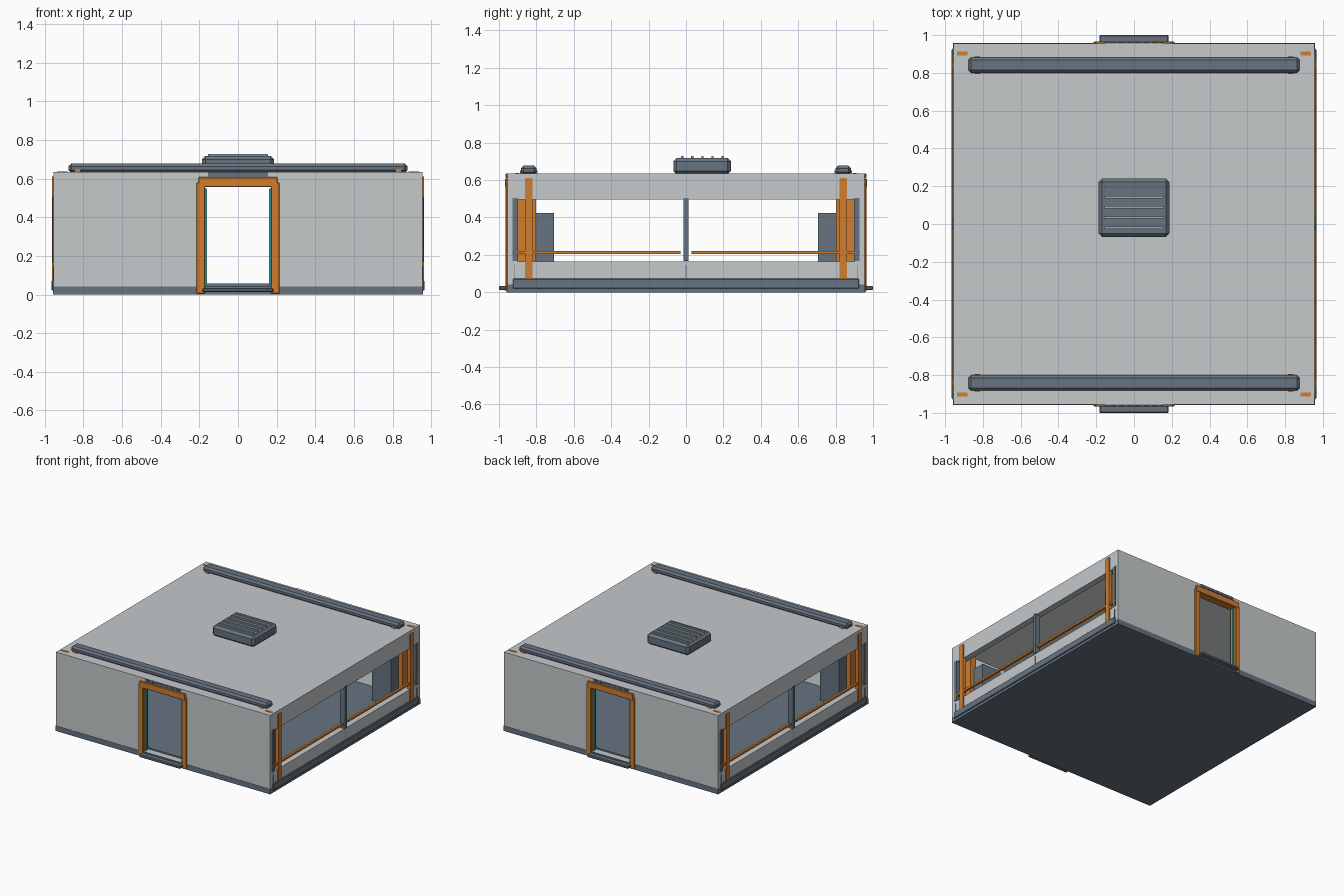
import bpy, bmesh
from mathutils import Vector

if "Cube" in bpy.data.objects:
    bpy.data.objects.remove(bpy.data.objects["Cube"])


def material(name, rgb):
    m = bpy.data.materials.new(name)
    m.diffuse_color = (*rgb, 1)
    m.use_nodes = True
    m.node_tree.nodes["Principled BSDF"].inputs["Base Color"].default_value = m.diffuse_color
    return m


WALL = material("light grey panel", (0.56, 0.585, 0.60))
INNER = material("white lining", (0.80, 0.82, 0.83))
SLATE = material("slate grey", (0.135, 0.175, 0.22))
ORANGE = material("orange trim", (0.62, 0.205, 0.03))
TEAL = material("teal light", (0.03, 0.45, 0.47))
SLAT = material("pale slat", (0.33, 0.40, 0.42))


def box(name, x, y, z, mat, bevel=0.0):
    """Box from three (min, max) ranges, with an optional chamfer."""
    bm = bmesh.new()
    bmesh.ops.create_cube(bm, size=1)
    for v in bm.verts:
        v.co = Vector([r[0] + (c + 0.5) * (r[1] - r[0]) for c, r in zip(v.co, (x, y, z))])
    if bevel:
        bmesh.ops.bevel(bm, geom=bm.edges[:], offset=bevel, segments=1, affect='EDGES')
    me = bpy.data.meshes.new(name)
    bm.to_mesh(me)
    bm.free()
    me.materials.append(mat)
    ob = bpy.data.objects.new(name, me)
    bpy.context.collection.objects.link(ob)
    return ob


def span(s, a, b):
    return tuple(sorted((s * a, s * b)))


def sym(a):
    return (-a, a)


# Hollow wall shell with window and door openings
shell = box("wall_shell", sym(0.955), sym(0.955), (0.03, 0.635), WALL)
cutters = [
    box("room_cutter", sym(0.905), sym(0.905), (0.05, 0.59), WALL),
    box("window_cutter", sym(1.2), sym(0.9), (0.165, 0.495), WALL),
    box("door_cutter", sym(0.19), sym(1.2), (0.045, 0.575), WALL),
]
for c in cutters:
    mod = shell.modifiers.new(c.name, 'BOOLEAN')
    mod.operation = 'DIFFERENCE'
    mod.solver = 'EXACT'
    mod.object = c
bpy.context.view_layer.update()
cut = bpy.data.meshes.new_from_object(
    shell.evaluated_get(bpy.context.evaluated_depsgraph_get()))
shell.modifiers.clear()
shell.data = cut
for c in cutters:
    bpy.data.objects.remove(c)
cut.materials.clear()
cut.materials.append(WALL)
cut.materials.append(INNER)
# Room-side faces get the white lining
for p in cut.polygons:
    c = p.center
    inside = all(abs(cut.vertices[i].co.x) < 0.91 and abs(cut.vertices[i].co.y) < 0.91
                 and cut.vertices[i].co.z < 0.6 for i in p.vertices)
    p.material_index = 1 if inside else 0

# Base and floor
box("base_slab", sym(0.957), sym(0.957), (0.0, 0.042), SLATE)
box("floor", sym(0.904), sym(0.904), (0.04, 0.056), SLATE)

# Roof unit with slats
box("roof_unit", sym(0.187), (-0.068, 0.24), (0.63, 0.718), SLATE, 0.018)
for i in range(5):
    y = -0.02 + i * 0.054
    box("roof_unit_slat", sym(0.155), (y - 0.006, y + 0.006), (0.715, 0.728), SLAT)

for s in (-1, 1):
    # Roof rails with clamps
    box("roof_rail", sym(0.877), span(s, 0.8, 0.882), (0.63, 0.677), SLATE, 0.014)
    for t in (-1, 1):
        box("rail_clamp", span(t, 0.815, 0.845), span(s, 0.794, 0.888), (0.634, 0.65), ORANGE)
        box("roof_corner_marker", span(t, 0.882, 0.938), span(s, 0.893, 0.912),
            (0.634, 0.638), ORANGE)

    # Doorway: orange surround, teal strips, threshold, vent
    for t in (-1, 1):
        box("door_jamb", span(t, 0.17, 0.215), span(s, 0.9, 0.965), (0.004, 0.58), ORANGE, 0.004)
        box("door_light_strip", span(t, 0.161, 0.171), span(s, 0.92, 0.945), (0.045, 0.55), TEAL)
    box("door_header", sym(0.205), span(s, 0.9, 0.967), (0.556, 0.608), ORANGE, 0.004)
    box("door_sill", sym(0.172), span(s, 0.9, 0.962), (0.02, 0.045), SLATE)
    box("door_step", sym(0.183), span(s, 0.95, 1.0), (0.012, 0.034), SLATE, 0.005)
    box("door_vent", sym(0.155), span(s, 0.95, 0.962), (0.611, 0.634), SLATE)
    for i in range(7):
        x = -0.132 + i * 0.044
        box("door_vent_rib", (x - 0.006, x + 0.006), span(s, 0.96, 0.966),
            (0.614, 0.631), SLATE)

    # Long side: skirt, mullion, window ends, posts, guard rails
    box("side_skirt", span(s, 0.94, 0.965), sym(0.925), (0.02, 0.073), SLATE, 0.004)
    box("window_mullion", span(s, 0.92, 0.962), sym(0.013), (0.168, 0.505), SLATE)
    for t in (-1, 1):
        box("window_end_frame", span(s, 0.91, 0.96), span(t, 0.898, 0.928),
            (0.168, 0.505), SLATE)
        box("side_post", span(s, 0.935, 0.963), span(t, 0.822, 0.86), (0.07, 0.61), ORANGE)
        box("guard_rail", span(s, 0.942, 0.96), span(t, 0.03, 0.93), (0.204, 0.22), ORANGE)
        for y in (0.0, 0.915):
            box("panel_seam", span(s, 0.95, 0.957), span(t, y - 0.002, y + 0.002),
                (0.075, 0.145), SLATE)
        # Room corners: orange pillar and low cabinet
        box("corner_pillar", span(s, 0.855, 0.904), span(t, 0.803, 0.9), (0.05, 0.588), ORANGE)
        box("corner_cabinet", span(s, 0.70, 0.87), span(t, 0.705, 0.9), (0.05, 0.425), SLATE)
